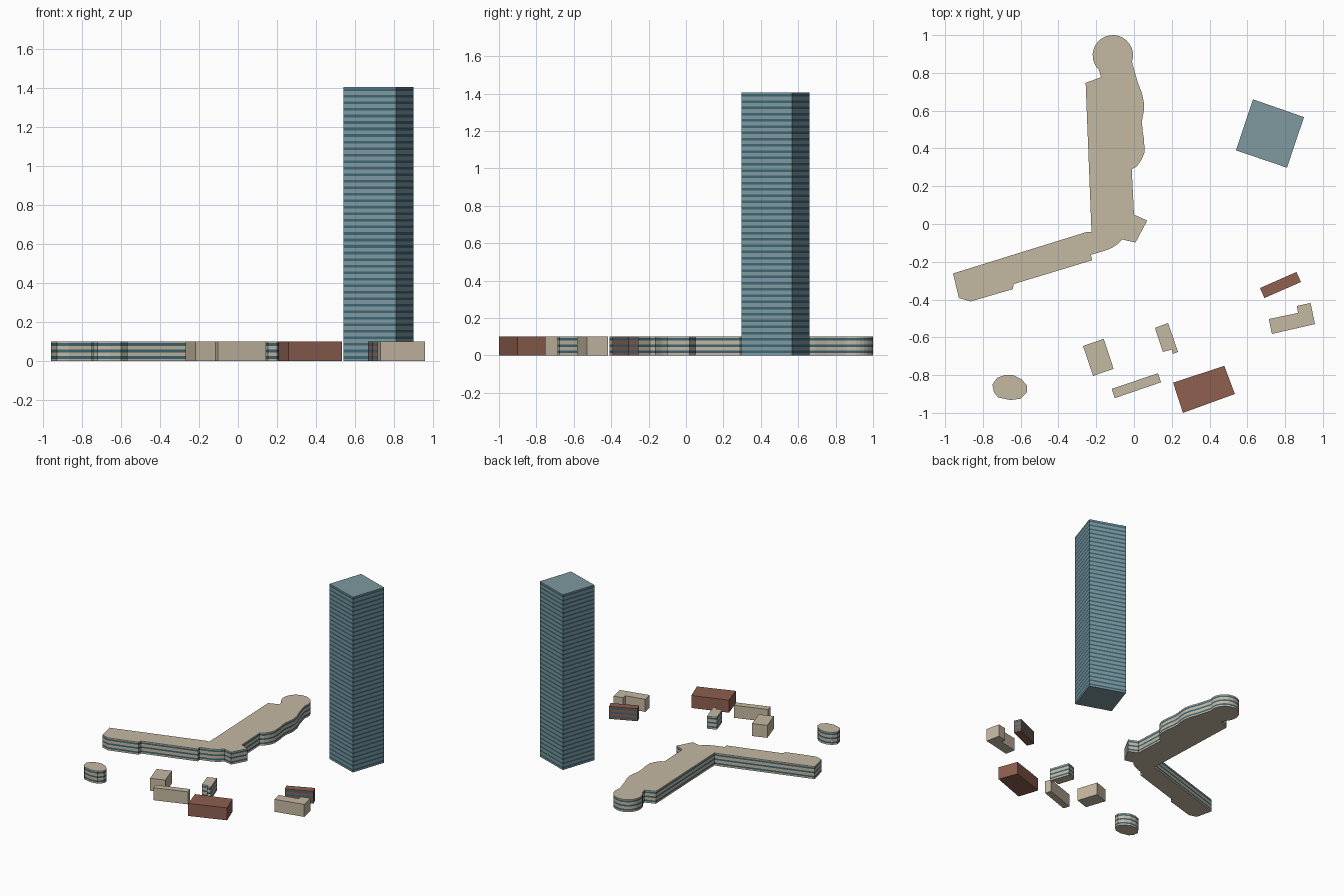
import bpy, bmesh
from math import cos, sin, radians

if "Cube" in bpy.data.objects:
    bpy.data.objects.remove(bpy.data.objects["Cube"])


def material(name, rgb):
    m = bpy.data.materials.new(name)
    m.diffuse_color = (*rgb, 1)
    m.use_nodes = True
    m.node_tree.nodes["Principled BSDF"].inputs["Base Color"].default_value = m.diffuse_color
    return m


STONE = material("stone", (0.56, 0.48, 0.36))
BRICK = material("brick", (0.27, 0.115, 0.08))
CLADDING = material("cladding", (0.21, 0.32, 0.35))
GLASS = material("window_glass", (0.045, 0.135, 0.18))


def arc(cx, cy, rx, ry, a0, a1, n):
    angles = [radians(a0 + (a1 - a0) * i / n) for i in range(n + 1)]
    return [(cx + rx * cos(a), cy + ry * sin(a)) for a in angles]


def building(name, outline, wall, height=0.1, floors=0):
    """Extrude a footprint; each floor gets a flush strip of windows."""
    area = sum(a[0] * b[1] - b[0] * a[1]
               for a, b in zip(outline, outline[1:] + outline[:1]))
    if area < 0:
        outline = outline[::-1]
    levels = [(0.0, 0)]
    step = height / max(floors, 1)
    for f in range(floors):
        levels += [((f + 0.35) * step, 0), ((f + 0.75) * step, 1)]
    levels.append((height, 0))

    bm = bmesh.new()
    rings = [[bm.verts.new((x, y, z)) for x, y in outline] for z, _ in levels]
    n = len(outline)
    for k in range(len(rings) - 1):
        lo, hi = rings[k], rings[k + 1]
        for i in range(n):
            j = (i + 1) % n
            face = bm.faces.new((lo[i], lo[j], hi[j], hi[i]))
            face.material_index = levels[k + 1][1]
    bm.faces.new(rings[0][::-1])
    bm.faces.new(rings[-1])
    mesh = bpy.data.meshes.new(name)
    bm.to_mesh(mesh)
    bm.free()
    mesh.materials.append(wall)
    mesh.materials.append(GLASS)
    obj = bpy.data.objects.new(name, mesh)
    bpy.context.collection.objects.link(obj)
    return obj


# Long bent building: round north end, wavy east side, stepped west wing
round_end = arc(-0.112, 0.893, 0.107, 0.107, 215, -18, 18)
east_side = [(-0.006, 0.84), (0.02, 0.75), (0.043, 0.69), (0.053, 0.64),
             (0.052, 0.60), (0.043, 0.55), (0.044, 0.50), (0.053, 0.45),
             (0.056, 0.38), (0.04, 0.34), (0.015, 0.305), (-0.012, 0.29),
             (0.0, 0.05), (0.07, 0.018), (0.008, -0.098), (-0.063, -0.082),
             (-0.085, -0.105), (-0.115, -0.125), (-0.15, -0.14)]
west_wing = [(-0.228, -0.163), (-0.222, -0.192), (-0.637, -0.318),
             (-0.642, -0.345), (-0.865, -0.41), (-0.927, -0.392),
             (-0.958, -0.262), (-0.25, -0.042), (-0.225, -0.042),
             (-0.256, 0.747), (-0.175, 0.777), (-0.185, 0.815)]
building("long_building", round_end + east_side + west_wing, STONE, floors=3)

# Tower
building("tower", [(0.63, 0.66), (0.9, 0.566), (0.81, 0.298), (0.54, 0.39)],
         CLADDING, height=1.405, floors=42)

# Rounded pavilion
building("oval_pavilion",
         [(-0.75, -0.85), (-0.725, -0.815), (-0.685, -0.8), (-0.64, -0.8),
          (-0.595, -0.822), (-0.567, -0.855), (-0.567, -0.89),
          (-0.6, -0.925), (-0.655, -0.932), (-0.72, -0.918),
          (-0.742, -0.89)], STONE, floors=3)

# Small stone houses
building("notched_house",
         [(0.111, -0.55), (0.18, -0.524), (0.233, -0.677), (0.206, -0.688),
          (0.2, -0.665), (0.153, -0.677)], STONE, floors=3)
building("corner_house",
         [(0.714, -0.503), (0.868, -0.471), (0.862, -0.434), (0.935, -0.418),
          (0.958, -0.53), (0.73, -0.582)], STONE)
building("block_house", [(-0.27, -0.646), (-0.16, -0.608), (-0.108, -0.767),
                         (-0.217, -0.804)], STONE)
building("row_house", [(-0.118, -0.873), (0.127, -0.79), (0.143, -0.838),
                       (-0.102, -0.922)], STONE)

# Brick houses
building("brick_row", [(0.667, -0.339), (0.86, -0.254), (0.884, -0.307),
                       (0.69, -0.392)], BRICK, floors=3)
building("brick_hall", [(0.207, -0.84), (0.478, -0.751), (0.534, -0.9),
                        (0.259, -1.0)], BRICK)
